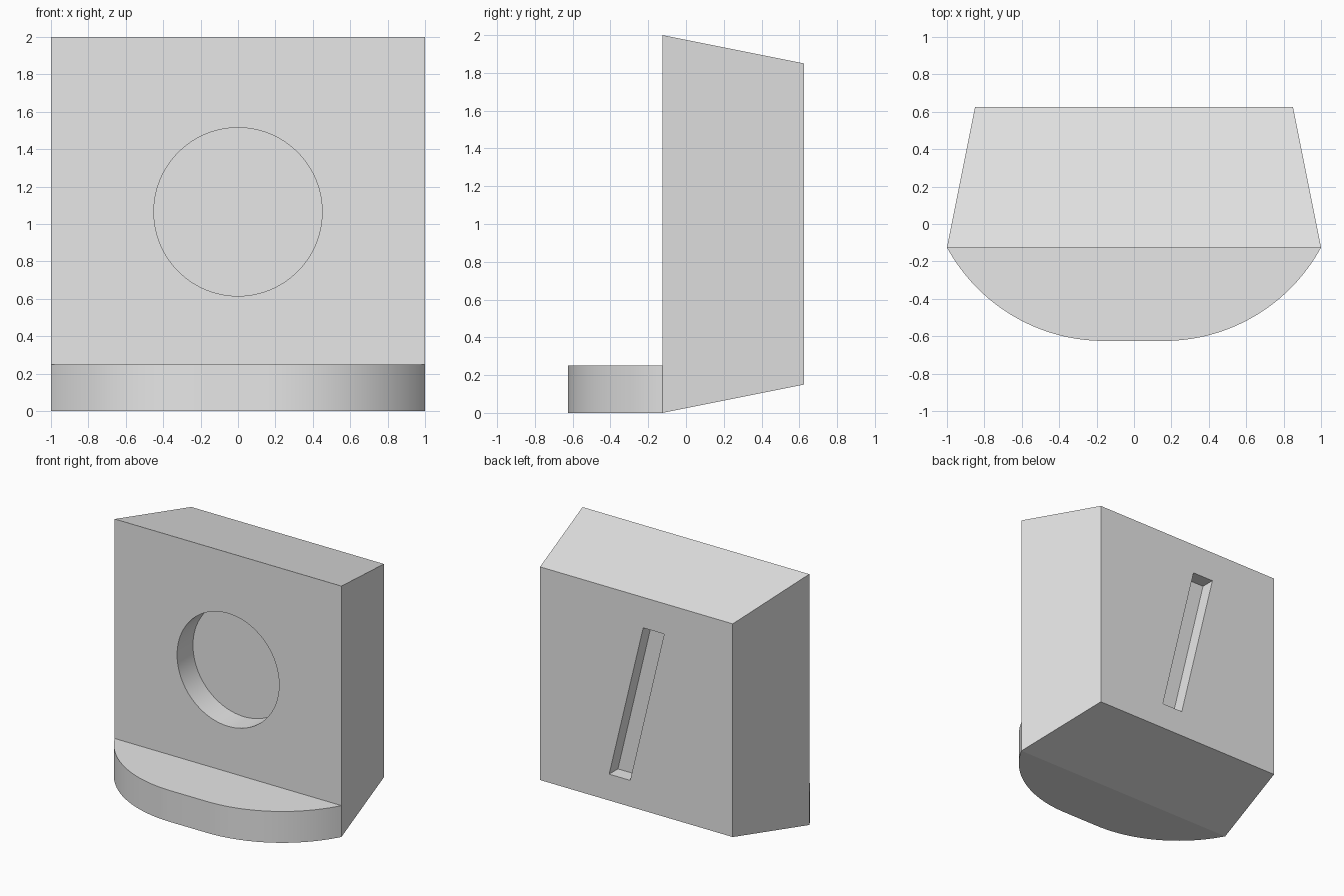
import bpy
import bmesh
from math import sin, cos, asin, pi, radians

cube = bpy.data.objects.get("Cube")
if cube:
    bpy.data.objects.remove(cube, do_unlink=True)

grey = bpy.data.materials.new("plain_grey")
grey.use_nodes = True
grey.diffuse_color = (0.8, 0.8, 0.8, 1)
grey.node_tree.nodes["Principled BSDF"].inputs["Base Color"].default_value = (0.8, 0.8, 0.8, 1)


def loft(name, start, end):
    """Solid between two matching closed loops of points."""
    bm = bmesh.new()
    a = [bm.verts.new(p) for p in start]
    b = [bm.verts.new(p) for p in end]
    bm.faces.new(a)
    bm.faces.new(b)
    for i in range(len(a)):
        j = (i + 1) % len(a)
        bm.faces.new((a[i], a[j], b[j], b[i]))
    bmesh.ops.recalc_face_normals(bm, faces=bm.faces)
    mesh = bpy.data.meshes.new(name)
    bm.to_mesh(mesh)
    bm.free()
    mesh.materials.append(grey)
    obj = bpy.data.objects.new(name, mesh)
    bpy.context.collection.objects.link(obj)
    return obj


def in_y(outline, y):
    return [(x, y, z) for x, z in outline]


def rect(half_width, low, high):
    return [(-half_width, low), (half_width, low), (half_width, high), (-half_width, high)]


def select(obj):
    bpy.ops.object.select_all(action='DESELECT')
    obj.select_set(True)
    bpy.context.view_layer.objects.active = obj


def cut(target, cutter):
    mod = target.modifiers.new("cut", 'BOOLEAN')
    mod.operation = 'DIFFERENCE'
    mod.solver = 'EXACT'
    mod.object = cutter
    select(target)
    bpy.ops.object.modifier_apply(modifier=mod.name)
    bpy.data.objects.remove(cutter, do_unlink=True)


FRONT, BACK = -0.125, 0.625

# Main block, tapering towards the back
block = loft("block", in_y(rect(1, 0, 2), FRONT), in_y(rect(0.85, 0.15, 1.85), BACK))

# Round pocket in the front
circle = [(0.45 * cos(2 * pi * i / 96), 1.065 + 0.45 * sin(2 * pi * i / 96)) for i in range(96)]
cut(block, loft("pocket_cutter", in_y(circle, FRONT - 0.1), in_y(circle, FRONT + 0.2)))

# Leaning slot in the back
slot = [(0.24, 0.36), (0.055, 0.36), (-0.245, 1.607), (-0.06, 1.607)]
cut(block, loft("slot_cutter", in_y(slot, BACK - 0.11), in_y(slot, BACK + 0.1)))

# Curved front ledge: a short straight edge with a tangent arc on each side
flat, reach = 0.16, 0.5
radius = ((1 - flat) ** 2 + reach ** 2) / (2 * reach)
sweep = asin((1 - flat) / radius)
half = []
for i in range(33):
    t = sweep * i / 32
    half.append((flat + radius * sin(t), FRONT - reach + radius * (1 - cos(t))))
outline = [(-x, y) for x, y in reversed(half)] + half
ledge = loft("front_ledge", [(x, y, 0) for x, y in outline], [(x, y, 0.25) for x, y in outline])

for part in (block, ledge):
    select(part)
    bpy.ops.object.shade_smooth_by_angle(angle=radians(25))
